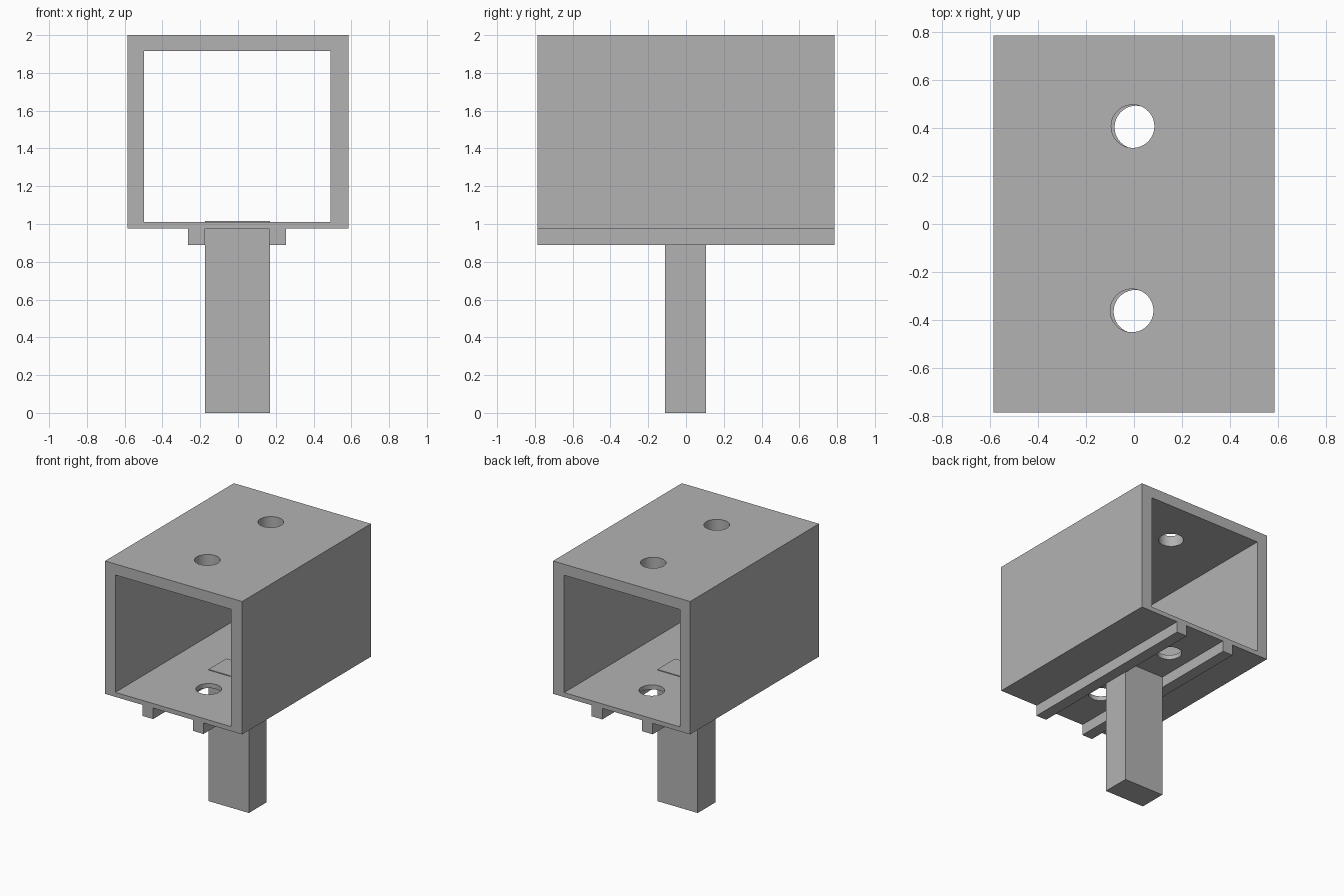
import bpy
import bmesh

if "Cube" in bpy.data.objects:
    bpy.data.objects.remove(bpy.data.objects["Cube"], do_unlink=True)

GREY = (0.45, 0.45, 0.45, 1)
mat = bpy.data.materials.new("plain grey")
mat.use_nodes = True
mat.diffuse_color = GREY
mat.node_tree.nodes["Principled BSDF"].inputs["Base Color"].default_value = GREY


def add_object(name, bm):
    bmesh.ops.recalc_face_normals(bm, faces=bm.faces)
    mesh = bpy.data.meshes.new(name)
    bm.to_mesh(mesh)
    bm.free()
    mesh.materials.append(mat)
    obj = bpy.data.objects.new(name, mesh)
    bpy.context.collection.objects.link(obj)
    return obj


def extrude_along_y(name, profile, y0, y1):
    bm = bmesh.new()
    face = bm.faces.new([bm.verts.new((x, y0, z)) for x, z in profile])
    side = bmesh.ops.extrude_face_region(bm, geom=[face])["geom"]
    verts = [v for v in side if isinstance(v, bmesh.types.BMVert)]
    bmesh.ops.translate(bm, verts=verts, vec=(0, y1 - y0, 0))
    return add_object(name, bm)


def rectangle(x0, x1, z0, z1):
    return [(x0, z0), (x1, z0), (x1, z1), (x0, z1)]


def cut(target, cutter):
    mod = target.modifiers.new(cutter.name, "BOOLEAN")
    mod.operation = "DIFFERENCE"
    mod.solver = "EXACT"
    mod.object = cutter
    cutter.hide_render = True
    cutter.hide_set(True)


def hole_cutter(name, x, y, z):
    bm = bmesh.new()
    bmesh.ops.create_cone(bm, cap_ends=True, segments=40, radius1=0.09,
                          radius2=0.09, depth=0.3)
    bmesh.ops.translate(bm, verts=bm.verts, vec=(x, y, z))
    return add_object(name, bm)


# Square tube with two mounting rails underneath
BOTTOM, RAIL, TOP = 0.975, 0.89, 2.0
tube = extrude_along_y("square_tube", [
    (-0.585, BOTTOM), (-0.265, BOTTOM), (-0.265, RAIL), (-0.175, RAIL),
    (-0.175, BOTTOM), (0.165, BOTTOM), (0.165, RAIL), (0.255, RAIL),
    (0.255, BOTTOM), (0.585, BOTTOM), (0.585, TOP), (-0.585, TOP)],
    -0.785, 0.785)
cut(tube, extrude_along_y("cavity_cutter", rectangle(-0.497, 0.49, 1.01, 1.915), -1, 1))

# Bolt holes through roof and floor, slightly out of line
for end, y in (("back", 0.405), ("front", -0.363)):
    x = 0.002 if end == "back" else -0.002
    cut(tube, hole_cutter(end + "_roof_hole_cutter", x - 0.007, y + 0.002, TOP))
    cut(tube, hole_cutter(end + "_floor_hole_cutter", x + 0.007, y - 0.002, BOTTOM))

# Post set between the rails, just breaking through the floor
extrude_along_y("support_post", rectangle(-0.175, 0.17, 0, 1.016), -0.11, 0.107)

# Smooth hole walls, crisp edges elsewhere
bpy.ops.object.select_all(action="DESELECT")
tube.select_set(True)
bpy.context.view_layer.objects.active = tube
for mod in list(tube.modifiers):
    bpy.ops.object.modifier_apply(modifier=mod.name)
bpy.ops.object.shade_smooth_by_angle()
for obj in [o for o in bpy.data.objects if o.name.endswith("_cutter")]:
    bpy.data.objects.remove(obj, do_unlink=True)
